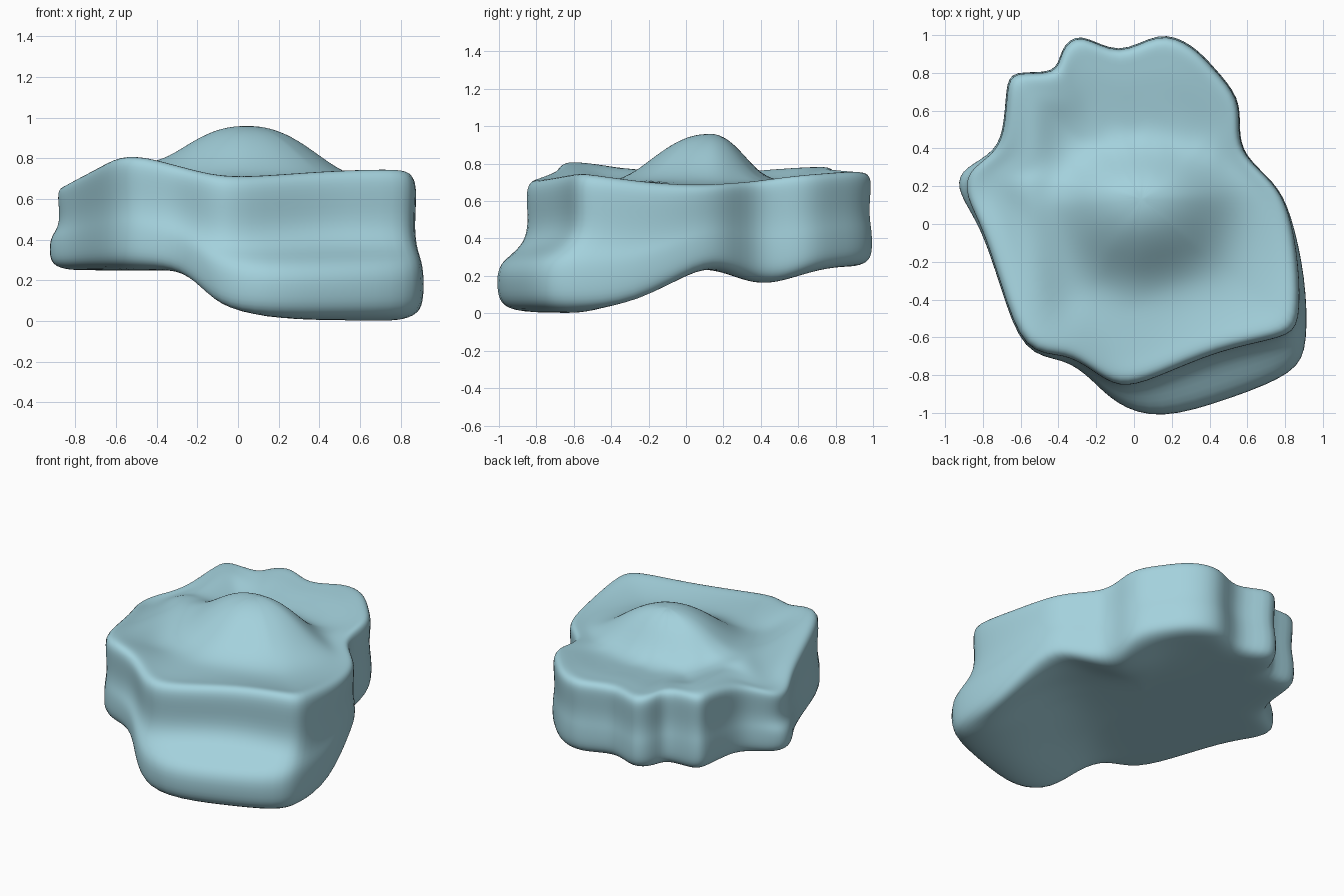
import bpy
import bmesh
from math import cos, exp, hypot, pi
from mathutils import Vector

if "Cube" in bpy.data.objects:
    bpy.data.objects.remove(bpy.data.objects["Cube"], do_unlink=True)

# Rim outline: x, y, height, then how far the lower wall is pushed out in x, y
OUTLINE = [
    (.88, -.53, .74, .03, -.1), (.87, -.2, .69, .03, -.08), (.82, .07, .68, 0, 0),
    (.74, .22, .69, 0, 0), (.57, .36, .70, 0, 0), (.55, .5, .72, 0, 0),
    (.56, .66, .74, 0, 0), (.42, .82, .75, 0, 0), (.31, .94, .76, 0, 0),
    (.13, 1.02, .75, 0, 0), (-.08, .87, .74, 0, 0), (-.29, 1.02, .75, 0, 0),
    (-.39, .91, .76, 0, 0), (-.4, .78, .77, 0, 0), (-.64, .81, .78, 0, 0),
    (-.67, .72, .78, 0, 0), (-.68, .47, .75, 0, 0), (-.75, .36, .71, 0, 0),
    (-.88, .28, .67, -.04, 0), (-.89, .15, .66, -.03, .01), (-.8, -.01, .71, 0, 0),
    (-.7, -.32, .76, 0, 0), (-.58, -.69, .83, 0, 0), (-.36, -.68, .78, 0, -.02),
    (-.22, -.77, .74, 0, -.04), (-.08, -.87, .71, -.02, -.07),
    (.1, -.82, .71, .03, -.21), (.45, -.66, .74, .06, -.25), (.8, -.6, .75, .05, -.18),
]
CENTRE = Vector((.04, .13))


def smooth(value, start, end):
    t = min(1, max(0, (value - start) / (end - start)))
    return t * t * (3 - 2 * t)


def underside(x, y):
    """Diagonal ramp up from the deep front left, slight sag at the back left."""
    ramp = smooth(.82 * y - .57 * x, -.79, -.38)
    sag = .1 * exp(-((x - .45) ** 2 + (y - .42) ** 2) / .05)
    return .25 * ramp - sag


def summit(x, y):
    """Rounded mound, steep at the back, with a long ridge on the right."""
    dx, dy = x - CENTRE.x, y - CENTRE.y
    reach = .34 if dy > 0 else .54
    r = min(1, hypot(dx / .6, dy / reach))
    mound = .26 * (.5 + .5 * cos(pi * r ** 1.25))
    back = .04 * smooth(y, .4, .85)
    ridge = (.09 - back) * exp(-((x + .56) / .13) ** 2)
    return .7 + mound + back + ridge


def scaled(point, factor):
    return CENTRE + (point - CENTRE) * factor


def build_rock():
    bm = bmesh.new()
    rings = []
    # Underside, from the middle outwards
    for size in (.2, .4, .6, .78, .92):
        ring = []
        for x, y, z, px, py in OUTLINE:
            p = scaled(Vector((x + px, y + py)), size)
            ring.append(bm.verts.new((p.x, p.y, underside(p.x, p.y))))
        rings.append(ring)
    # Wall: size, height fraction, share of the lower push
    for size, rise, push in ((1, .06, 1), (1.015, .2, 1), (1.01, .38, 1),
                             (1, .48, .3), (.995, .62, 0), (1.005, .82, 0),
                             (1.005, .95, 0), (.965, 1.01, 0)):
        ring = []
        for x, y, z, px, py in OUTLINE:
            p = scaled(Vector((x + px * push, y + py * push)), size)
            low = underside(x + px, y + py)
            ring.append(bm.verts.new((p.x, p.y, low + (z - low) * rise)))
        rings.append(ring)
    # Top surface, rising from the rim to the mound
    for size in (.88, .78, .66, .54, .42, .3, .18, .08):
        ring = []
        for x, y, z, px, py in OUTLINE:
            p = scaled(Vector((x, y)), size)
            keep = smooth(size, .65, 1)
            height = summit(p.x, p.y) * (1 - keep) + z * keep
            ring.append(bm.verts.new((p.x, p.y, height)))
        rings.append(ring)
    # Skin between neighbouring rings, then close both ends
    count = len(OUTLINE)
    for a, b in zip(rings, rings[1:]):
        for i in range(count):
            j = (i + 1) % count
            bm.faces.new((a[i], a[j], b[j], b[i]))
    for ring, height in ((rings[0], underside(*CENTRE)), (rings[-1], summit(*CENTRE))):
        hub = bm.verts.new((CENTRE.x, CENTRE.y, height))
        for i in range(count):
            bm.faces.new((ring[i], ring[(i + 1) % count], hub))
    bmesh.ops.recalc_face_normals(bm, faces=bm.faces[:])
    mesh = bpy.data.meshes.new("rock")
    bm.to_mesh(mesh)
    bm.free()
    return mesh


# Pale blue stone
stone = bpy.data.materials.new("pale_blue_stone")
stone.use_nodes = True
colour = (.37, .64, .72, 1)
stone.diffuse_color = colour
stone.node_tree.nodes["Principled BSDF"].inputs["Base Color"].default_value = colour

rock = bpy.data.objects.new("rock", build_rock())
bpy.context.collection.objects.link(rock)
rock.data.materials.append(stone)
for face in rock.data.polygons:
    face.use_smooth = True
rounding = rock.modifiers.new("rounding", "SUBSURF")
rounding.levels = rounding.render_levels = 2
